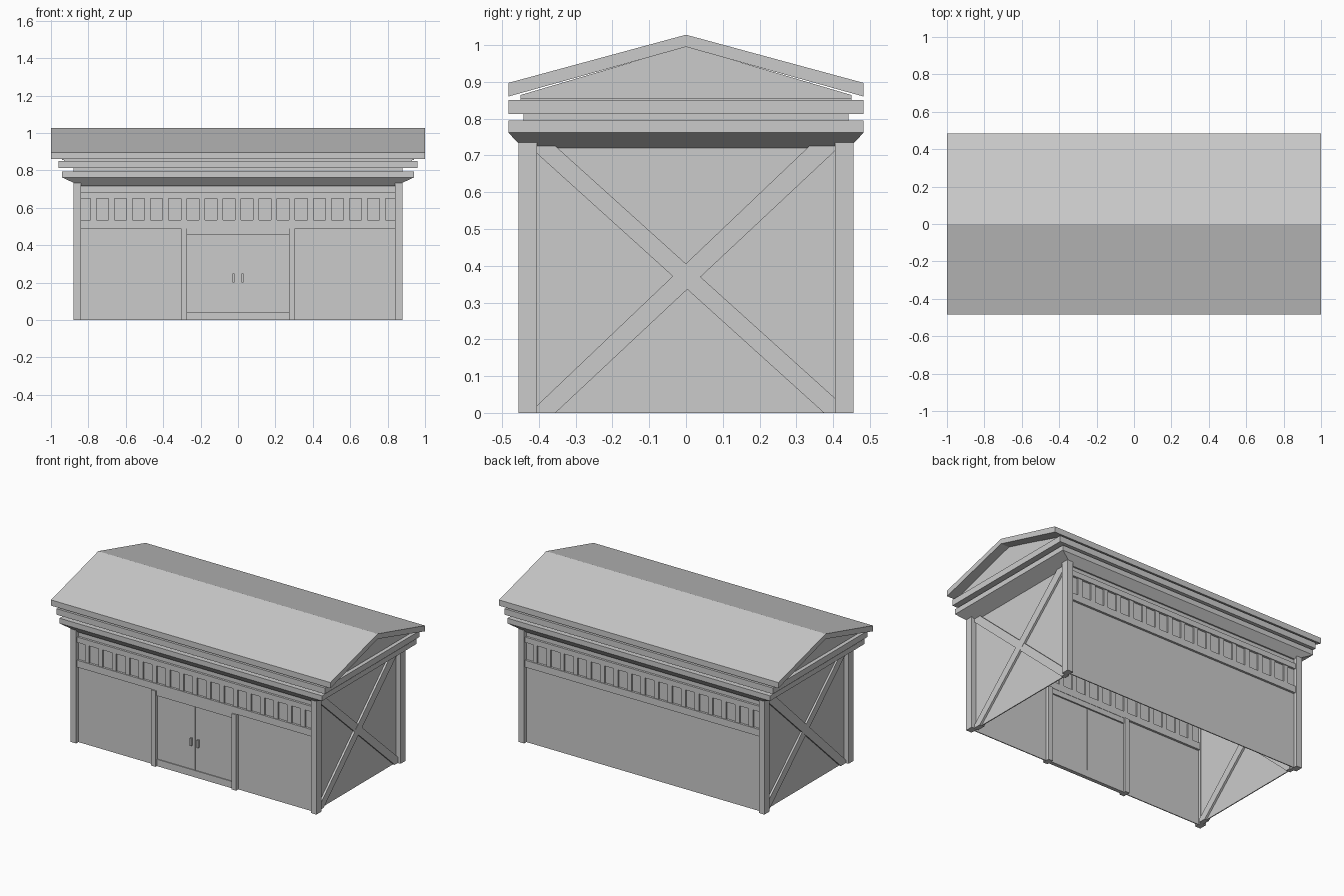
import bpy, bmesh

cube = bpy.data.objects.get("Cube")
if cube:
    bpy.data.objects.remove(cube, do_unlink=True)

grey = bpy.data.materials.new("plain grey")
grey.use_nodes = True
grey.diffuse_color = (0.6, 0.6, 0.6, 1)
grey.node_tree.nodes["Principled BSDF"].inputs["Base Color"].default_value = (0.6, 0.6, 0.6, 1)


def finish(name, bm):
    bmesh.ops.recalc_face_normals(bm, faces=bm.faces)
    mesh = bpy.data.meshes.new(name)
    bm.to_mesh(mesh)
    bm.free()
    mesh.materials.append(grey)
    ob = bpy.data.objects.new(name, mesh)
    bpy.context.collection.objects.link(ob)
    return ob


def box(name, x0, x1, y0, y1, z0, z1):
    bm = bmesh.new()
    bmesh.ops.create_cube(bm, size=1)
    for v in bm.verts:
        v.co.x = x1 if v.co.x > 0 else x0
        v.co.y = y1 if v.co.y > 0 else y0
        v.co.z = z1 if v.co.z > 0 else z0
    return finish(name, bm)


def slab(name, x, y, z0, z1):
    return box(name, -x, x, -y, y, z0, z1)


def prism(name, profile, x0, x1):
    """Extrude a (y, z) profile along x."""
    bm = bmesh.new()
    face = bm.faces.new([bm.verts.new((x0, y, z)) for y, z in profile])
    new = bmesh.ops.extrude_face_region(bm, geom=[face])["geom"]
    for v in new:
        if isinstance(v, bmesh.types.BMVert):
            v.co.x = x1
    return finish(name, bm)


# Roof and gables
prism("roof", [(-.483, .86), (0, .995), (.483, .86), (.483, .897), (0, 1.028), (-.483, .897)], -1, 1)
prism("gable", [(-.45, .855), (.45, .855), (.45, .864), (0, .997), (-.45, .864)], -.94, .94)

# Stepped cornice
slab("cornice_upper_neck", .93, .45, .85, .861)
slab("cornice_upper_band", .96, .483, .812, .851)
slab("cornice_neck", .88, .442, .794, .813)
slab("cornice_lower_band", .94, .483, .762, .795)
soffit = slab("cornice_soffit", .94, .483, .716, .762)
for v in soffit.data.vertices:
    if v.co.z < .74:
        v.co.x *= .84 / .94
        v.co.y *= .44 / .483

# Long walls: thin panel, rails, slats
for side, label in ((-1, "front"), (1, "back")):
    def strip(name, x0, x1, half, z0, z1):
        c = side * .428
        return box(label + "_" + name, x0, x1, c - half, c + half, z0, z1)

    strip("wall", -.845, .845, .003, 0, .73)
    strip("lower_rail", -.845, .845, .017, .49, .535)
    strip("upper_rail", -.845, .845, .017, .65, .685)
    for i in range(17):
        x = (i - 8) * .0966
        strip("slat", x - .016, x + .016, .012, .535, .65)

# End walls with corner posts and cross braces
rising = [(-.405, 0), (-.355, 0), (.405, .712), (.405, .73), (.34, .73), (-.405, .02)]
falling = [(-.405, .73), (-.405, .705), (.375, 0), (.405, 0), (.405, .04), (-.36, .73)]
for side, label in ((-1, "right"), (1, "left")):
    c = side * .845
    box(label + "_wall", c - .003, c + .003, -.425, .425, 0, .73)
    prism(label + "_rising_brace", rising, c - .016, c + .016)
    prism(label + "_falling_brace", falling, c - .015, c + .015)
    for end in (-1, 1):
        x, y = side * .86, end * .43
        box(label + "_corner_post", x - .02, x + .02, y - .025, y + .025, 0, .75)

# Double door with frame and handles
for s in (-1, 1):
    x = s * .288
    box("door_post", x - .016, x + .016, -.453, -.403, 0, .49)
    box("door_leaf", min(s * .001, s * .272), max(s * .001, s * .272), -.436, -.42, .045, .455)
    box("door_bottom_rail", min(s * .001, s * .272), max(s * .001, s * .272), -.44, -.416, 0, .044)
    x = s * .025
    box("door_handle", x - .005, x + .005, -.452, -.43, .2, .25)
box("door_header", -.272, .272, -.443, -.413, .457, .491)
